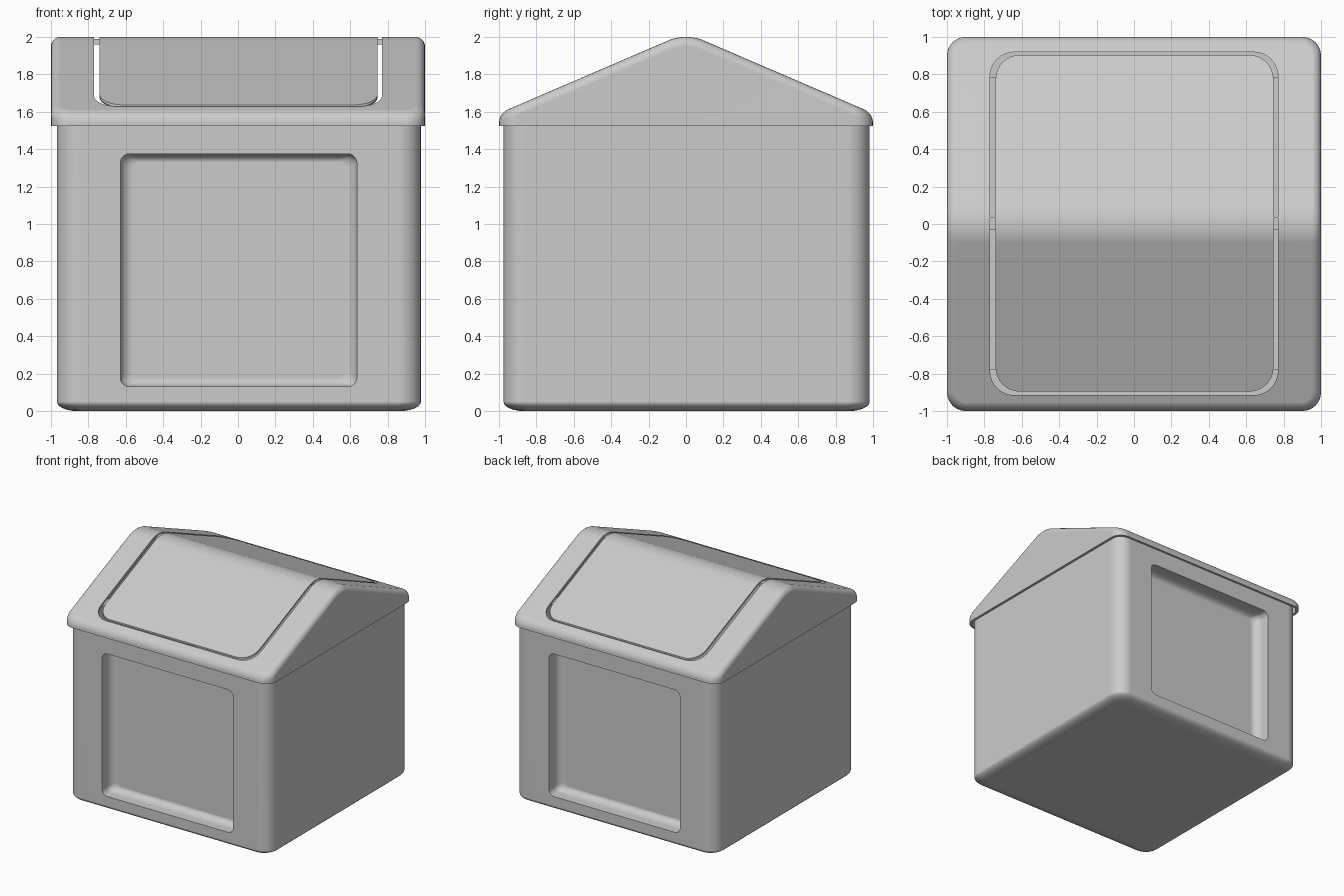
import bpy, bmesh, math

if "Cube" in bpy.data.objects:
    bpy.data.objects.remove(bpy.data.objects["Cube"])

R = 0.253  # ridge rounding radius


def gable(y):
    """Roof height at a given y: rounded ridge, straight slopes."""
    y = abs(y)
    return 2 - R + math.sqrt(R * R - y * y) if y < 0.1 else 1.979 - 0.43 * (y - 0.1)


def make(name, bm):
    bmesh.ops.recalc_face_normals(bm, faces=bm.faces[:])
    me = bpy.data.meshes.new(name)
    bm.to_mesh(me)
    bm.free()
    ob = bpy.data.objects.new(name, me)
    bpy.context.collection.objects.link(ob)
    return ob


def rounded_rect(hx, hy, r, n=8):
    pts = []
    for q, (sx, sy) in enumerate(((1, 1), (-1, 1), (-1, -1), (1, -1))):
        for i in range(n + 1):
            a = math.radians(90 * q + 90 * i / n)
            pts.append((sx * (hx - r) + r * math.cos(a), sy * (hy - r) + r * math.sin(a)))
    return pts


def loft(name, rings, place):
    """Capped loft through rounded rectangles (half_u, half_v, radius, depth)."""
    bm = bmesh.new()
    loops = [[bm.verts.new(place(u, v, d)) for u, v in rounded_rect(hu, hv, r)]
             for hu, hv, r, d in rings]
    for a, b in zip(loops, loops[1:]):
        for i in range(len(a)):
            j = (i + 1) % len(a)
            bm.faces.new((a[i], a[j], b[j], b[i]))
    bm.faces.new(loops[0])
    bm.faces.new(loops[-1])
    return make(name, bm)


def extrude_x(profile, x0, x1):
    bm = bmesh.new()
    a, b = [[bm.verts.new((x, y, z)) for y, z in profile] for x in (x0, x1)]
    for i in range(len(a)):
        j = (i + 1) % len(a)
        bm.faces.new((a[i], a[j], b[j], b[i]))
    bm.faces.new(a)
    bm.faces.new(b)
    bmesh.ops.recalc_face_normals(bm, faces=bm.faces[:])
    return bm


def roof_line(hy, drop):
    ys = [-hy] + [-0.1 + 0.2 * i / 12 for i in range(13)] + [hy]
    return [(y, gable(y) - drop) for y in ys]


def roof_block(name, h, drop, z0, corner, rim):
    """Solid gable block with rounded corners and a rounded upper rim."""
    bm = extrude_x([(-h, z0)] + roof_line(h, drop) + [(h, z0)], -h, h)
    vertical = [e for e in bm.edges
                if abs((e.verts[0].co - e.verts[1].co).normalized().z) > 0.99]
    bmesh.ops.bevel(bm, geom=vertical, offset=corner, segments=6, profile=0.5, affect='EDGES')
    bm.normal_update()
    top = [e for e in bm.edges
           if len(e.link_faces) == 2
           and max(f.normal.z for f in e.link_faces) > 0.5
           and min(abs(f.normal.z) for f in e.link_faces) < 0.1]
    bmesh.ops.bevel(bm, geom=top, offset=rim, segments=5, profile=0.5, affect='EDGES')
    return make(name, bm)


def boolean(ob, cutter, op='DIFFERENCE'):
    m = ob.modifiers.new("cut", 'BOOLEAN')
    m.operation, m.object, m.solver = op, cutter, 'EXACT'
    bpy.context.view_layer.objects.active = ob
    bpy.ops.object.modifier_apply(modifier=m.name)
    bpy.data.objects.remove(cutter)


def finish(ob):
    bpy.ops.object.select_all(action='DESELECT')
    ob.select_set(True)
    bpy.context.view_layer.objects.active = ob
    bpy.ops.object.shade_smooth_by_angle(angle=math.radians(32))
    ob.modifiers.new("normals", 'WEIGHTED_NORMAL').keep_sharp = True


def upright(u, v, d):
    return (u + 0.005, v + 0.003, d)


# Body: rounded bin with a soft bottom edge
steps = [math.radians(15 * i) for i in range(7)]
rings = [(0.973 - 0.11 * (1 - math.sin(a)), 0.979 - 0.11 * (1 - math.sin(a)),
          0.12 - 0.06 * (1 - math.sin(a)), 0.05 * (1 - math.cos(a))) for a in steps]
body = loft("bin_body", rings + [(0.973, 0.979, 0.12, 1.535)], upright)
boolean(body, loft("cavity", [(0.93, 0.78, 0.1, 0.06), (0.93, 0.78, 0.1, 1.7)], upright))

# Recessed panels on front and back
for s in (-1, 1):
    panel = [(0.6325, 0.6225, 0.05, 1.1)]
    panel += [(0.6325 - 0.07 * (1 - math.cos(a)), 0.6225 - 0.045 * (1 - math.cos(a)),
               0.05 - 0.015 * (1 - math.cos(a)), 0.91 - 0.07 * math.sin(a)) for a in steps]
    boolean(body, loft("panel_cutter", panel, lambda u, v, d: (u + 0.003, s * d, v + 0.7525)))
finish(body)

# Lid frame: hollow gable roof with a rounded opening
lid = roof_block("lid_frame", 1.0, 0.0, 1.525, 0.1, 0.05)
boolean(lid, roof_block("lid_cavity", 0.978, 0.022, 1.4, 0.08, 0.03))
boolean(lid, loft("opening", [(0.77, 0.917, 0.13, 1.56), (0.77, 0.917, 0.13, 2.2)],
                  lambda u, v, d: (u, v + 0.002, d)))
finish(lid)

# Swing flap: thin folded sheet trimmed to a rounded outline
sheet = roof_line(0.98, 0.0) + roof_line(0.98, 0.014)[::-1]
flap = make("swing_flap", extrude_x(sheet, -0.9, 0.9))
boolean(flap, loft("flap_outline", [(0.743, 0.9, 0.13, 1.4), (0.743, 0.9, 0.13, 2.2)],
                   lambda u, v, d: (u + 0.003, v + 0.004, d)), 'INTERSECT')
finish(flap)

# Hinge pins bridging the gap at the ridge
for s, side in ((-1, "left"), (1, "right")):
    pin = [(-0.03, 1.96), (0.038, 1.96), (0.038, 1.99), (-0.03, 1.99)]
    make("hinge_pin_" + side, extrude_x(pin, *sorted((s * 0.73, s * 0.785))))
